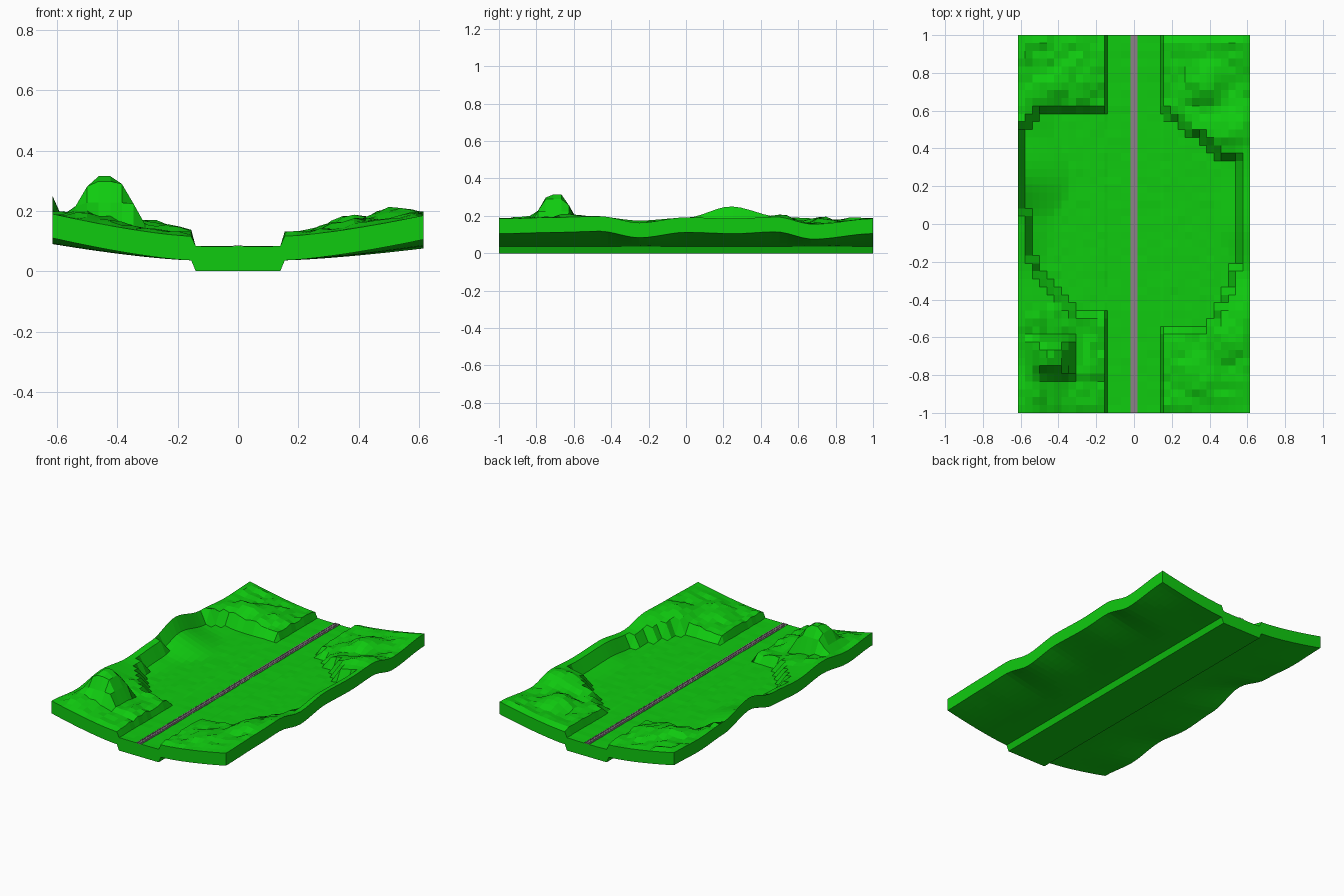
import bpy, bmesh, math, random

if "Cube" in bpy.data.objects:
    bpy.data.objects.remove(bpy.data.objects["Cube"])

random.seed(4)


def material(name, color):
    m = bpy.data.materials.new(name)
    m.diffuse_color = color
    m.use_nodes = True
    m.node_tree.nodes["Principled BSDF"].inputs["Base Color"].default_value = m.diffuse_color
    return m


def interp(points, v, smooth=False):
    """Value of a sorted (position, value) profile at v."""
    if v <= points[0][0]:
        return points[0][1]
    for (a, p), (b, q) in zip(points, points[1:]):
        if v <= b:
            t = (v - a) / (b - a)
            if smooth:
                t = t * t * (3 - 2 * t)
            return p + (q - p) * t
    return points[-1][1]


def to_object(bm, name, mat):
    bmesh.ops.recalc_face_normals(bm, faces=bm.faces)
    me = bpy.data.meshes.new(name)
    bm.to_mesh(me)
    bm.free()
    ob = bpy.data.objects.new(name, me)
    bpy.context.collection.objects.link(ob)
    me.materials.append(mat)
    return ob


# Underside height along the two long edges
EDGE = {-1: [(-1, .11), (-.75, .09), (-.5, .12), (-.25, .095), (0, .11),
             (.24, .17), (.5, .115), (.75, .10), (1, .108)],
        1: [(-1, .105), (-.68, .112), (-.46, .118), (-.25, .083), (0, .112),
            (.26, .105), (.48, .115), (.68, .075), (1, .105)]}
# Outer limit of the flattened basin on each side
BASIN = {-1: [(-.48, .31), (-.37, .42), (-.28, .50), (-.15, .55), (0, .56),
              (.1, .595), (.49, .595), (.62, .47)],
         1: [(-.57, .40), (-.4, .49), (-.27, .51), (-.23, .55), (.33, .55),
             (.36, .47), (.46, .35), (.53, .25), (.60, .17)]}
# Hills: x, y, radius, height
HILLS = [(.38, .74, .12, .045), (.5, -.62, .12, .03), (.35, -.8, .14, .02),
         (-.3, .75, .16, .03), (-.25, -.75, .12, .02), (-.48, -.82, .14, .03),
         (.5, .5, .12, .02), (-.45, .72, .1, .03)]
INNER, OUTER, WALL = .14, .155, .615


def bottom(x, y):
    if abs(x) < INNER + .005:
        return 0
    s = 1 if x > 0 else -1
    t = (abs(x) - OUTER) / (WALL - OUTER)
    return .036 + (interp(EDGE[s], y, True) - .036) * t ** 1.4


def top(x, y):
    if abs(x) < INNER + .005:
        return .08 + random.uniform(0, .003)
    s = 1 if x > 0 else -1
    b = bottom(x, y)
    prof = BASIN[s]
    if prof[0][0] <= y <= prof[-1][0] and abs(x) < interp(prof, y):
        return max(.082 + random.uniform(0, .003), b + .01)
    z = b + .08
    if abs(y) > .99 or abs(x) > WALL - .01:
        return z
    for hx, hy, r, h in HILLS:
        d = math.hypot(x - hx, y - hy) / r
        if d < 1:
            z += h * (1 - d * d)
    z += random.uniform(0, .016) if abs(y) > .45 else 0
    # steep flat-topped knoll
    d = max(abs(x + .44), abs(y + .7)) 
    if d < .11:
        z = max(z, .315 - max(0, d - .04) * 1.7)
    return z


# Ground slab: matching top and bottom grids joined by side walls
side = [OUTER + (WALL - OUTER) * i / 12 for i in range(13)]
half = [.07, INNER] + side
xs = [-v for v in reversed(half)] + [0] + half
ys = [-1 + i / 24 for i in range(49)]
bm = bmesh.new()
upper = [[bm.verts.new((x, y, top(x, y))) for y in ys] for x in xs]
lower = [[bm.verts.new((x, y, bottom(x, y))) for y in ys] for x in xs]
for g in (upper, lower):
    for i in range(len(xs) - 1):
        for j in range(len(ys) - 1):
            bm.faces.new((g[i][j], g[i + 1][j], g[i + 1][j + 1], g[i][j + 1]))


def wall(a, b):
    for i in range(len(a) - 1):
        bm.faces.new((a[i], a[i + 1], b[i + 1], b[i]))


for k in (0, -1):
    wall(upper[k], lower[k])
    wall([c[k] for c in upper], [c[k] for c in lower])
green = material("grass_green", (.005, .6, .005, 1))
to_object(bm, "valley_ground", green)


# Railway track: ballast bed, sleepers and two rails
def box(bm, cx, cy, cz, sx, sy, sz):
    r = bmesh.ops.create_cube(bm, size=1)
    for v in r["verts"]:
        v.co = (cx + v.co.x * sx, cy + v.co.y * sy, cz + v.co.z * sz)


grey = material("track_grey", (.27, .22, .25, 1))
bm = bmesh.new()
box(bm, 0, 0, .0815, .036, 2, .005)
to_object(bm, "track_bed", grey)
bm = bmesh.new()
for i in range(120):
    box(bm, 0, -1 + (i + .5) / 60, .0845, .03, .007, .002)
to_object(bm, "track_sleepers", grey)
bm = bmesh.new()
for s in (-1, 1):
    box(bm, s * .009, 0, .0855, .002, 2, .002)
to_object(bm, "track_rails", grey)
